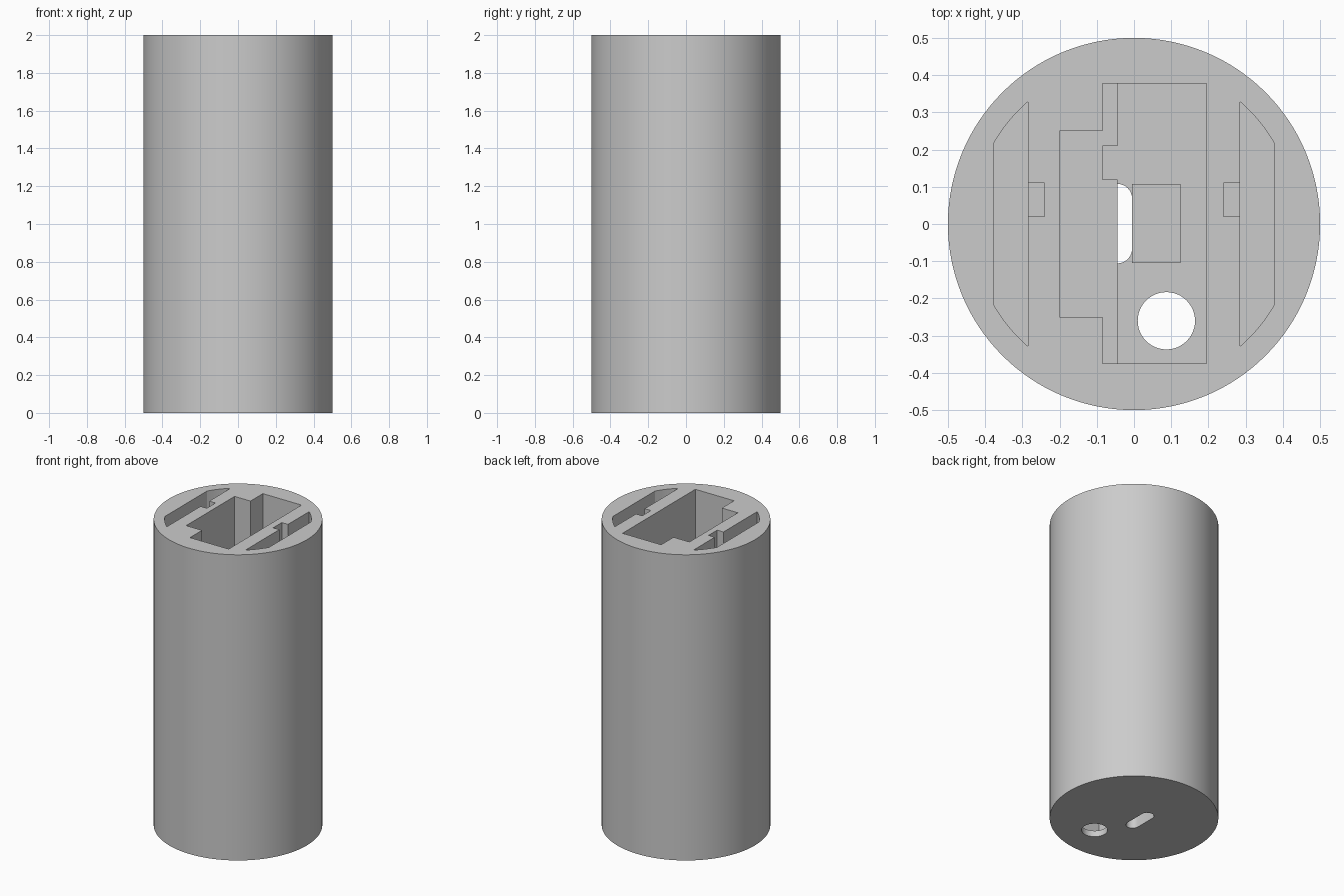
import bpy, bmesh, math
from mathutils import Vector

cube = bpy.data.objects.get("Cube")
if cube:
    bpy.data.objects.remove(cube, do_unlink=True)

grey = bpy.data.materials.new("plain grey")
grey.use_nodes = True
colour = (0.6, 0.6, 0.6, 1)
grey.diffuse_color = colour
grey.node_tree.nodes["Principled BSDF"].inputs["Base Color"].default_value = colour

RADIUS, HEIGHT, OPEN_TOP = 0.5, 2.0, 2.1
FLOOR, LEDGE = 0.04, 0.4


def prism(name, outline, low, high):
    """Extrude a closed xy outline from low to high."""
    bm = bmesh.new()
    face = bm.faces.new([bm.verts.new((x, y, low)) for x, y in outline])
    moved = bmesh.ops.extrude_face_region(bm, geom=[face])["geom"]
    verts = [v for v in moved if isinstance(v, bmesh.types.BMVert)]
    bmesh.ops.translate(bm, verts=verts, vec=Vector((0, 0, high - low)))
    bmesh.ops.recalc_face_normals(bm, faces=bm.faces)
    mesh = bpy.data.meshes.new(name)
    bm.to_mesh(mesh)
    bm.free()
    mesh.materials.append(grey)
    obj = bpy.data.objects.new(name, mesh)
    bpy.context.collection.objects.link(obj)
    return obj


def arc(cx, cy, r, start, end, steps):
    angles = [math.radians(start + (end - start) * i / steps) for i in range(steps + 1)]
    return [(cx + r * math.cos(a), cy + r * math.sin(a)) for a in angles]


def circle(cx, cy, r, sides):
    return arc(cx, cy, r, 0, 360, sides)[:-1]


def box(x0, x1, y0, y1):
    return [(x0, y0), (x1, y0), (x1, y1), (x0, y1)]


def combine(body, tool, operation="DIFFERENCE"):
    mod = body.modifiers.new(tool.name, "BOOLEAN")
    mod.operation, mod.solver, mod.object = operation, "EXACT", tool
    bpy.context.view_layer.objects.active = body
    bpy.ops.object.modifier_apply(modifier=mod.name)
    bpy.data.objects.remove(tool, do_unlink=True)


body = prism("cylinder_body", circle(0, 0, RADIUS, 128), 0, HEIGHT)

# Main stepped pocket: wide upper part, then a deeper chamber with a wire notch
upper = [(-0.085, 0.378), (-0.085, 0.25), (-0.2, 0.25), (-0.2, -0.25),
         (-0.085, -0.25), (-0.085, -0.375), (0.195, -0.375), (0.195, 0.378)]
lower = [(-0.045, 0.378), (-0.045, 0.21), (-0.085, 0.21), (-0.085, 0.12),
         (-0.045, 0.12), (-0.045, -0.375), (0.195, -0.375), (0.195, 0.378)]
combine(body, prism("upper_pocket", upper, LEDGE, OPEN_TOP))
combine(body, prism("lower_pocket", lower, FLOOR, LEDGE + 0.1))

# Support block on the chamber floor
combine(body, prism("support_block", box(-0.005, 0.125, -0.105, 0.108), 0.02, 0.2), "UNION")

# Side pockets with rounded outer corners, and their shallower notches
for side in (-1, 1):
    a_in = math.degrees(math.acos(0.285 / 0.435))
    a_out = math.degrees(math.acos(0.377 / 0.435))
    edge = arc(0, 0, 0.435, -a_in, -a_out, 6) + arc(0, 0, 0.435, a_out, a_in, 6)
    combine(body, prism("side_pocket", [(side * x, y) for x, y in edge], 0.1, OPEN_TOP))
    notch = [(side * x, y) for x, y in box(0.24, 0.3, 0.02, 0.11)]
    combine(body, prism("side_notch", notch, 1.6, OPEN_TOP))

# Round hole and rounded slot through the base
combine(body, prism("round_hole", circle(0.087, -0.26, 0.077, 48), -0.1, 0.1))
slot = arc(-0.045, 0.068, 0.04, 0, 180, 12) + arc(-0.045, -0.066, 0.04, 180, 360, 12)
combine(body, prism("port_slot", slot, -0.1, 0.12))

bpy.ops.object.select_all(action="DESELECT")
body.select_set(True)
bpy.context.view_layer.objects.active = body
bpy.ops.object.shade_smooth_by_angle(angle=math.radians(30))
